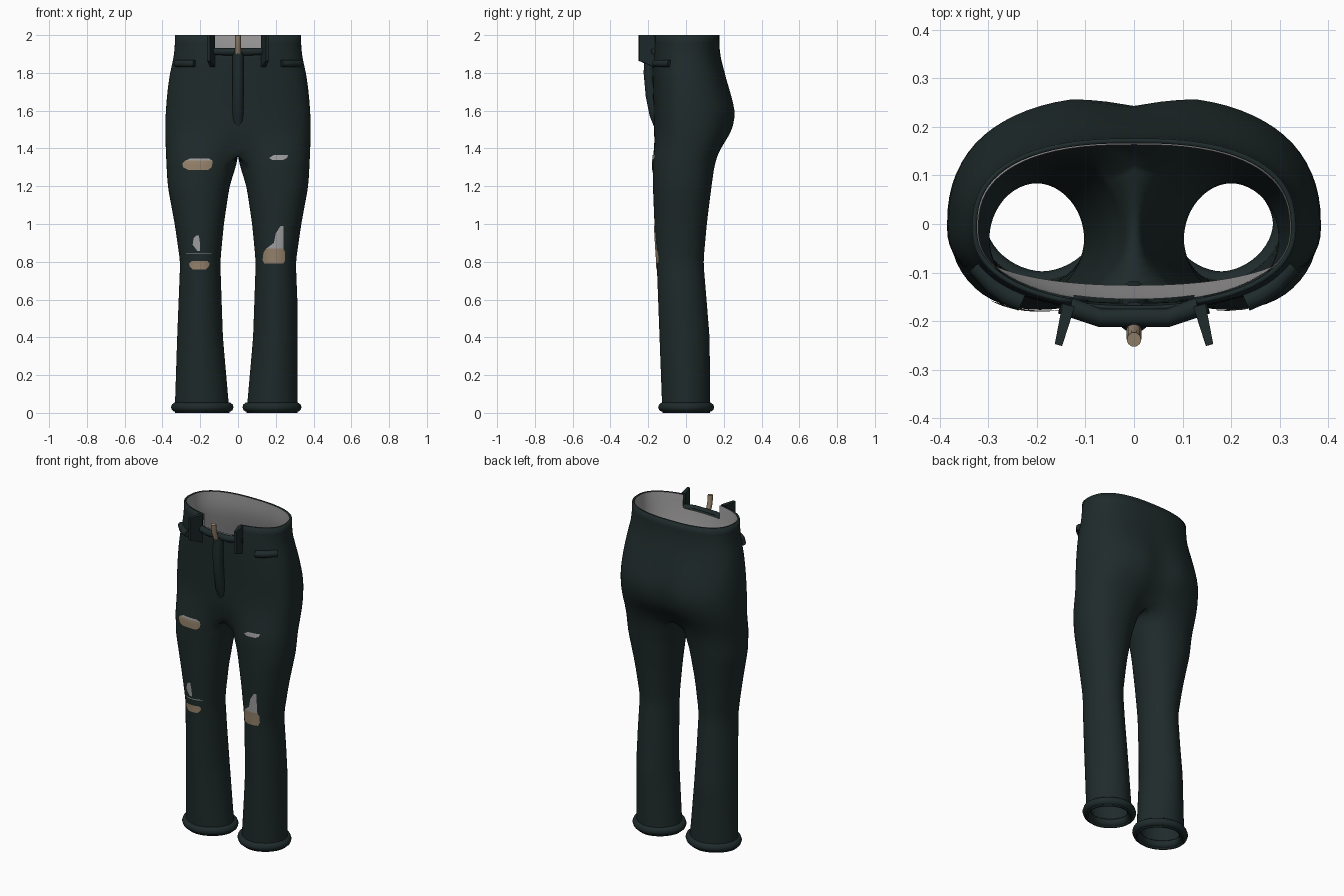
import bpy, bmesh, math
from mathutils import Vector
from mathutils.bvhtree import BVHTree

if "Cube" in bpy.data.objects:
    bpy.data.objects.remove(bpy.data.objects["Cube"])


def material(name, r, g, b):
    m = bpy.data.materials.new(name)
    m.use_nodes = True
    m.diffuse_color = (r, g, b, 1)
    m.node_tree.nodes["Principled BSDF"].inputs["Base Color"].default_value = (r, g, b, 1)
    return m


fabric = material("dark green denim", 0.0135, 0.0235, 0.0235)
grey = material("grey lining", 0.36, 0.35, 0.35)
tan = material("tan", 0.31, 0.23, 0.15)

# height, outer x, inner x, front y, back y, hip blend
PROFILE = [
    (0, .335, .045, -.125, .128, 0), (.4, .322, .08, -.14, .125, 0),
    (.8, .306, .094, -.155, .092, 0), (1, .335, .075, -.167, .11, 0),
    (1.2, .372, .045, -.175, .135, 0), (1.34, .38, 0, -.177, .155, 0),
    (1.42, .383, 0, -.177, .205, .6), (1.5, .386, 0, -.172, .256, 1),
    (1.6, .382, 0, -.172, .268, 1), (1.7, .374, 0, -.175, .24, 1),
    (1.8, .36, 0, -.178, .205, 1), (1.9, .336, 0, -.18, .178, 1),
    (2, .333, 0, -.172, .176, 1)]
STEP, CROTCH, ARC, INNER = .04, 34, 36, 12
HIP_Y = -.01   # depth at which the hips are widest


def linear(z):
    z = min(max(z, 0), 2)
    for a, b in zip(PROFILE, PROFILE[1:]):
        if z <= b[0]:
            t = (z - a[0]) / (b[0] - a[0])
            return [p + (q - p) * t for p, q in zip(a, b)]


def power(v, n):
    return math.copysign(abs(v) ** (2 / n), v)


def section(row, side, inset=0, lean=0):
    """Closed outline of one half at a row: outer arc, then inner side."""
    z = row * STEP
    _, xo, xi, yf, yb, h = [(a + 2 * b + c) / 4 for a, b, c in
                            zip(linear(z - STEP), linear(z), linear(z + STEP))]
    xo, yf, yb = xo - inset, yf + inset + lean * (2 - z), yb - inset
    if side > 0:   # the left hem is a little narrower
        xo -= .02 * max(0, 1 - z / .6)
    joined = row >= CROTCH
    xi = 0 if joined else xi
    mid, cx, rx = (yf + yb) / 2, (xo + xi) / 2, (xo - xi) / 2
    ry, wide = (yb - yf) / 2, math.radians(135)
    round_leg = 1.85 + .3 * min(1, max(0, z - .6) / .6)
    ring = []
    for i in range(ARC + INNER):
        outer = i <= ARC
        s = 2 * i / ARC - 1 if outer else 1 - 2 * (i - ARC) / INNER
        a = s * wide if outer else math.pi - s * (math.pi - wide)
        x = cx + rx * power(math.cos(a), round_leg)
        y = mid + ry * power(math.sin(a), round_leg)
        if joined:
            b = s * math.pi / 2
            n = 2.5 if s > 0 else 2.25
            hx = xo * power(math.cos(b), n) if outer else 0
            reach = yb - HIP_Y if s > 0 else HIP_Y - yf
            hy = HIP_Y + reach * (power(math.sin(b), n) if outer else s)
            if s > 0:   # seat cleft
                hy -= .025 * max(0, 1 - hx / .13) * max(0, 1 - abs(z - 1.56) / .25) * s
            x, y = x + (hx - x) * h, y + (hy - y) * h
            if not 0 < i < ARC:
                x = 0
        ring.append(Vector((side * x, y, z)))
    return ring


def finish(ob, mat, smooth=True):
    ob.data.materials.clear()
    ob.data.materials.append(mat)
    if smooth:
        for p in ob.data.polygons:
            p.use_smooth = True
    return ob


def mesh_object(name, bm, mat):
    me = bpy.data.meshes.new(name)
    bm.to_mesh(me)
    bm.free()
    ob = bpy.data.objects.new(name, me)
    bpy.context.collection.objects.link(ob)
    return finish(ob, mat)


def shell(name, first, last, mat, inset=0, lean=0, thickness=0):
    bm = bmesh.new()
    for side in (1, -1):
        rings = [[bm.verts.new(p) for p in section(r, side, inset, lean)]
                 for r in range(first, last + 1)]
        for lo, hi in zip(rings, rings[1:]):
            for i in range(len(lo)):
                j = (i + 1) % len(lo)
                quad = [lo[i], lo[j], hi[j], hi[i]][::side]
                c = sum((v.co for v in quad), Vector()) / 4
                centre_wall = all(abs(v.co.x) < 1e-5 for v in quad)
                notch = c.z > 1.92 and abs(c.x) < .125 and c.y < 0
                if not (centre_wall or notch):
                    bm.faces.new(quad)
    bmesh.ops.delete(bm, geom=[v for v in bm.verts if not v.link_faces], context='VERTS')
    bmesh.ops.remove_doubles(bm, verts=bm.verts, dist=1e-4)
    ob = mesh_object(name, bm, mat)
    if thickness:
        s = ob.modifiers.new("cloth", 'SOLIDIFY')
        s.thickness, s.offset = thickness, -1
    return ob


trousers = shell("trousers", 0, 50, fabric, thickness=.01)
shell("waist_lining", 43, 50, grey, inset=.013, lean=.13)


def tube(name, points, radius, mat, cyclic=False):
    cu = bpy.data.curves.new(name, 'CURVE')
    cu.dimensions, cu.bevel_depth, cu.bevel_resolution = '3D', radius, 3
    cu.use_fill_caps = True
    sp = cu.splines.new('POLY')
    sp.points.add(len(points) - 1)
    for p, co in zip(sp.points, points):
        p.co = (*co, 1)
    sp.use_cyclic_u = cyclic
    tmp = bpy.data.objects.new(name + "_path", cu)
    bpy.context.collection.objects.link(tmp)
    me = bpy.data.meshes.new_from_object(
        tmp.evaluated_get(bpy.context.evaluated_depsgraph_get()))
    bpy.data.objects.remove(tmp)
    ob = bpy.data.objects.new(name, me)
    bpy.context.collection.objects.link(ob)
    return finish(ob, mat)


# Cuffs, pocket edges and belt loops on both sides
for side, s in (("left", 1), ("right", -1)):
    tube(side + "_cuff", [(p.x, p.y, .03) for p in section(1, s, inset=.004)],
         .025, fabric, True)
    tube(side + "_pocket_edge", [(s * x, y, 1.85) for x, y in
         ((.23, -.16), (.26, -.147), (.29, -.125), (.325, -.085))], .02, fabric)
    bpy.ops.mesh.primitive_cube_add(size=1, location=(s * .145, -.208, 1.915),
                                    rotation=(0, 0, s * .25))
    loop = bpy.context.object
    loop.name = side + "_belt_loop"
    for v in loop.data.vertices:   # narrower at the front, shorter at the lower front
        if v.co.y < 0:
            v.co.x *= .6
            v.co.z += .2 if v.co.z < 0 else 0
    loop.scale = (.026, .085, .17)
    finish(loop, fabric, False)
    bev = loop.modifiers.new("soft", 'BEVEL')
    bev.width, bev.segments = .006, 2

# Front closure
tube("waist_strip", [(-.15, -.165, 1.915), (-.07, -.192, 1.912), (.07, -.192, 1.912),
                     (.15, -.165, 1.915)], .02, fabric)
tube("fly", [(0, -.19, 1.91), (0, -.196, 1.8), (0, -.185, 1.68), (0, -.165, 1.58),
             (0, -.145, 1.53)], .03, fabric)
tube("fastener", [(0, -.215, 1.905), (0, -.232, 1.95), (0, -.238, 2)], .015, tan)

# Worn patches laid on the front of the cloth
bpy.context.view_layer.update()
tree = BVHTree.FromObject(trousers, bpy.context.evaluated_depsgraph_get())


def patch(name, mat, rows, columns=8):
    """Rows are (height, left edge, right edge)."""
    bm = bmesh.new()
    fine = []
    for (z0, a0, b0), (z1, a1, b1) in zip(rows, rows[1:]):
        for k in range(4):
            t = k / 4
            fine.append((z0 + (z1 - z0) * t, a0 + (a1 - a0) * t, b0 + (b1 - b0) * t))
    grid = []
    for z, a, b in fine + [rows[-1]]:
        line = []
        for c in range(columns + 1):
            x = a + (b - a) * c / columns
            hit = tree.ray_cast(Vector((x, -1, z)), Vector((0, 1, 0)))[0]
            line.append(bm.verts.new((x, hit.y - .004, z)))
        grid.append(line)
    for lo, hi in zip(grid, grid[1:]):
        for c in range(columns):
            bm.faces.new((lo[c], lo[c + 1], hi[c + 1], hi[c]))
    return mesh_object(name, bm, mat)


patch("right_thigh_patch", tan, [(1.285, -.26, -.16), (1.3, -.29, -.14),
                                 (1.32, -.295, -.135), (1.335, -.28, -.135)])
patch("right_thigh_tear", grey, [(1.335, -.28, -.135), (1.348, -.25, -.155)])
patch("left_thigh_tear", grey, [(1.34, .18, .24), (1.35, .165, .26), (1.365, .19, .265)])
patch("right_knee_tear", grey, [(.857, -.215, -.2), (.89, -.24, -.2),
                                (.925, -.235, -.205), (.94, -.22, -.208)])
patch("right_knee_thread", grey, [(.84, -.275, -.14), (.845, -.275, -.14)])
patch("right_knee_patch", tan, [(.76, -.24, -.17), (.775, -.255, -.155),
                                (.79, -.26, -.15), (.803, -.245, -.16)])
patch("left_knee_patch", tan, [(.79, .14, .24), (.81, .13, .25), (.85, .135, .25),
                               (.87, .15, .24)])
patch("left_knee_tear", grey, [(.87, .15, .24), (.9, .19, .24), (.95, .2, .24),
                               (.99, .225, .24)])
